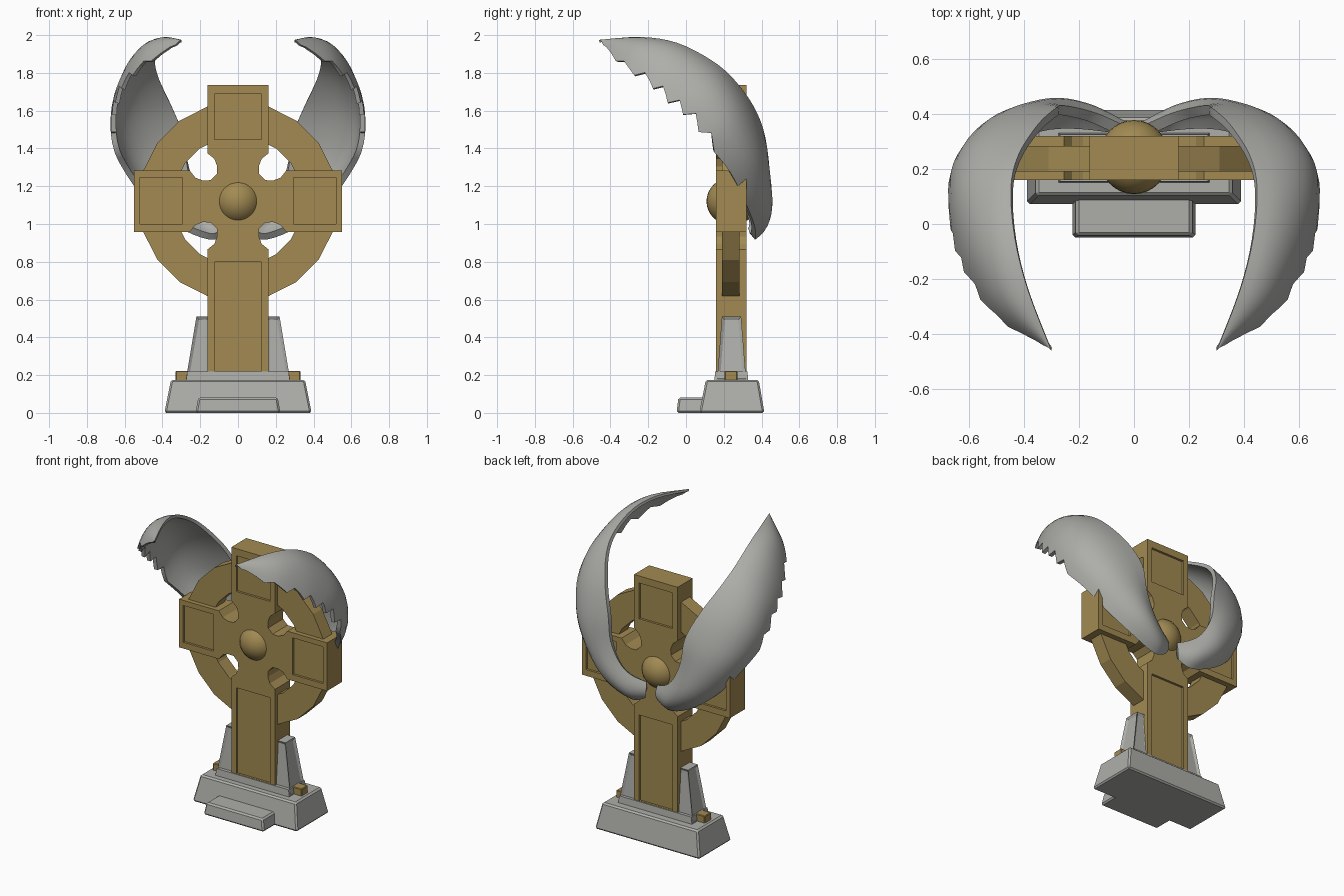
import bpy, bmesh, math
from mathutils import Vector

if "Cube" in bpy.data.objects:
    bpy.data.objects.remove(bpy.data.objects["Cube"])


def material(name, rgb):
    m = bpy.data.materials.new(name)
    m.diffuse_color = (*rgb, 1)
    m.use_nodes = True
    m.node_tree.nodes["Principled BSDF"].inputs["Base Color"].default_value = m.diffuse_color
    return m


GOLD = material("aged_gold", (0.36, 0.255, 0.085))
GREY = material("stone_grey", (0.42, 0.42, 0.40))
CZ = 1.12          # height of the cross centre


def finish(name, bm, mat, bevel=0.0):
    bmesh.ops.recalc_face_normals(bm, faces=bm.faces)
    me = bpy.data.meshes.new(name)
    bm.to_mesh(me)
    bm.free()
    me.materials.append(mat)
    ob = bpy.data.objects.new(name, me)
    bpy.context.collection.objects.link(ob)
    if bevel:
        b = ob.modifiers.new("bevel", 'BEVEL')
        b.width, b.segments = bevel, 1
    return ob


def activate(ob):
    bpy.ops.object.select_all(action='DESELECT')
    ob.select_set(True)
    bpy.context.view_layer.objects.active = ob


def tapered(low, high, z0, z1):
    """Block between two rectangles (x0, x1, y0, y1)."""
    bm = bmesh.new()
    rings = []
    for (x0, x1, y0, y1), z in ((low, z0), (high, z1)):
        rings.append([bm.verts.new((x, y, z)) for x, y in
                      ((x0, y0), (x1, y0), (x1, y1), (x0, y1))])
    a, b = rings
    bm.faces.new(a[::-1])
    bm.faces.new(b)
    for i in range(4):
        j = (i + 1) % 4
        bm.faces.new((a[i], a[j], b[j], b[i]))
    bmesh.ops.recalc_face_normals(bm, faces=bm.faces)
    return bm


# Base, front step and plinth
finish("base", tapered((-.39, .39, .07, .415), (-.355, .355, .105, .385), 0, .175), GREY, .01)
finish("front_step", tapered((-.225, .225, -.05, .12), (-.21, .21, -.04, .12), 0, .082), GREY, .01)
finish("plinth", tapered((-.275, .275, .15, .33), (-.268, .268, .155, .325), .17, .22), GREY)

# Side buttresses with sunk panels, and small gold blocks beside them
for s, side in ((1, "right"), (-1, "left")):
    bm = tapered((.15 * s, .275 * s, .165, .318), (.15 * s, .22 * s, .19, .292), .18, .51)
    panels = [f for f in bm.faces if abs(f.normal.z) < .5 and f.normal.x * s > -.5]
    bmesh.ops.inset_individual(bm, faces=panels, thickness=.022, depth=-.01)
    finish(side + "_buttress", bm, GREY)
    r = (.26 * s, .33 * s, .204, .272)
    finish(side + "_block", tapered(r, r, .17, .222), GOLD, .004)

# Cross: one notched quadrant outline repeated four times
W, ARM, TOP, FOOT = .162, .55, .615, .93
notch = [(.255, W), (.225, .125), (.185, .11), (.145, .112)]
notch += [(b, a) for a, b in reversed(notch)]
outline = []
for sx, sz, reach in ((1, 1, TOP), (-1, 1, TOP), (-1, -1, FOOT), (1, -1, FOOT)):
    q = [(sx * x, sz * z) for x, z in [(ARM, W)] + notch + [(W, reach)]]
    outline += q if sx * sz > 0 else q[::-1]
bm = bmesh.new()
face = bm.faces.new([bm.verts.new((x, .16, CZ + z)) for x, z in outline])
ext = bmesh.ops.extrude_face_region(bm, geom=[face])
bmesh.ops.translate(bm, vec=(0, .16, 0),
                    verts=[v for v in ext["geom"] if isinstance(v, bmesh.types.BMVert)])
cross = finish("cross", bm, GOLD)

# Sunk panels on both sides of the cross
bm = bmesh.new()
for x0, x1, z0, z1 in ((-.125, .125, 1.447, 1.687), (-.125, .125, .222, .80),
                       (.295, .52, 1.0, 1.247), (-.52, -.295, 1.0, 1.247)):
    for y0, y1 in ((.10, .175), (.305, .38)):
        c = bmesh.ops.create_cube(bm, size=1)["verts"]
        bmesh.ops.scale(bm, vec=(x1 - x0, y1 - y0, z1 - z0), verts=c)
        bmesh.ops.translate(bm, vec=((x0 + x1) / 2, (y0 + y1) / 2, (z0 + z1) / 2), verts=c)
cutter = finish("panel_cutter", bm, GOLD)
cutter.hide_render = True
cut = cross.modifiers.new("panels", 'BOOLEAN')
cut.operation, cut.solver, cut.object = 'DIFFERENCE', 'EXACT', cutter
activate(cross)
bpy.ops.object.modifier_apply(modifier=cut.name)
bpy.data.objects.remove(cutter)

# Ring behind the arms
bm = bmesh.new()
N = 20
loops = [[bm.verts.new((r * math.cos(k * math.tau / N), y, CZ + r * math.sin(k * math.tau / N)))
          for k in range(N)] for r, y in ((.345, .19), (.527, .19), (.527, .284), (.345, .284))]
for a in range(4):
    p, q = loops[a], loops[(a + 1) % 4]
    for k in range(N):
        j = (k + 1) % N
        bm.faces.new((p[k], p[j], q[j], q[k]))
finish("ring", bm, GOLD)

# Round boss through the centre
bm = bmesh.new()
bmesh.ops.create_uvsphere(bm, u_segments=32, v_segments=16, radius=.127)
bmesh.ops.scale(bm, vec=(1, 1.06, 1), verts=bm.verts)
bmesh.ops.translate(bm, vec=(0, .243, CZ), verts=bm.verts)
boss = finish("boss", bm, GOLD)
activate(boss)
bpy.ops.object.shade_smooth()

# Wings: upper edge, middle and feathered edge, from tip to root
stations = [
    ((.30, -.46, 1.975), (.31, -.45, 1.97), (.33, -.44, 1.95)),
    ((.385, -.24, 1.99), (.47, -.28, 1.95), (.50, -.34, 1.84)),
    ((.433, -.05, 1.96), (.55, -.11, 1.90), (.60, -.20, 1.75)),
    ((.447, .13, 1.87), (.60, .05, 1.80), (.65, -.09, 1.65)),
    ((.42, .25, 1.77), (.62, .18, 1.69), (.67, .02, 1.56)),
    ((.35, .36, 1.62), (.60, .29, 1.55), (.665, .13, 1.42)),
    ((.285, .42, 1.46), (.52, .385, 1.37), (.60, .24, 1.28)),
    ((.26, .43, 1.30), (.40, .435, 1.20), (.48, .32, 1.12)),
    ((.20, .42, 1.17), (.28, .455, 1.08), (.32, .37, .99)),
    ((.13, .40, 1.10), (.15, .43, 1.00), (.15, .37, .92)),
    ((.04, .36, 1.06), (.035, .375, 1.00), (.05, .36, .95))]


def spline(pts, t):
    i = min(int(t), len(pts) - 2)
    u = t - i
    p = [Vector(pts[max(0, min(len(pts) - 1, i + k))]) for k in (-1, 0, 1, 2)]
    return .5 * (2 * p[1] + (p[2] - p[0]) * u + (2 * p[0] - 5 * p[1] + 4 * p[2] - p[3]) * u * u
                 + (3 * p[1] - p[0] - 3 * p[2] + p[3]) * u ** 3)


STEPS, ROWS = 40, 8
bm = bmesh.new()
grid = []
for i in range(STEPS + 1):
    t = i / STEPS * 10
    a, m, b = (spline([s[k] for s in stations], t) for k in range(3))
    ragged = (.05 if t < 5.2 else 0) * ((i * 2) % 3)
    row = []
    for j in range(ROWS + 1):
        v = j / ROWS
        if j == ROWS:
            v = 1.02 - ragged
        row.append(bm.verts.new(a * (1 - v) * (1 - 2 * v) + m * 4 * v * (1 - v) + b * v * (2 * v - 1)))
    grid.append(row)
for i in range(STEPS):
    for j in range(ROWS):
        bm.faces.new((grid[i][j], grid[i + 1][j], grid[i + 1][j + 1], grid[i][j + 1]))
bmesh.ops.recalc_face_normals(bm, faces=bm.faces)
bm.faces.ensure_lookup_table()
flip = bm.faces[20 * ROWS + ROWS // 2].normal.dot(Vector((1, 1, 0))) < 0
wings = finish("wings", bm, GREY)
if flip:
    wings.data.flip_normals()
# Shell is thicker near the root
group = wings.vertex_groups.new(name="thickness")
for n in range(len(wings.data.vertices)):
    group.add([n], .3 + .7 * (n // (ROWS + 1)) / STEPS, 'REPLACE')
solid = wings.modifiers.new("shell", 'SOLIDIFY')
solid.thickness, solid.offset, solid.vertex_group = .045, -1, "thickness"
mirror = wings.modifiers.new("mirror", 'MIRROR')
mirror.use_mirror_merge = False
activate(wings)
for name in ("shell", "mirror"):
    bpy.ops.object.modifier_apply(modifier=name)
bpy.ops.object.shade_smooth_by_angle(angle=math.radians(45))
